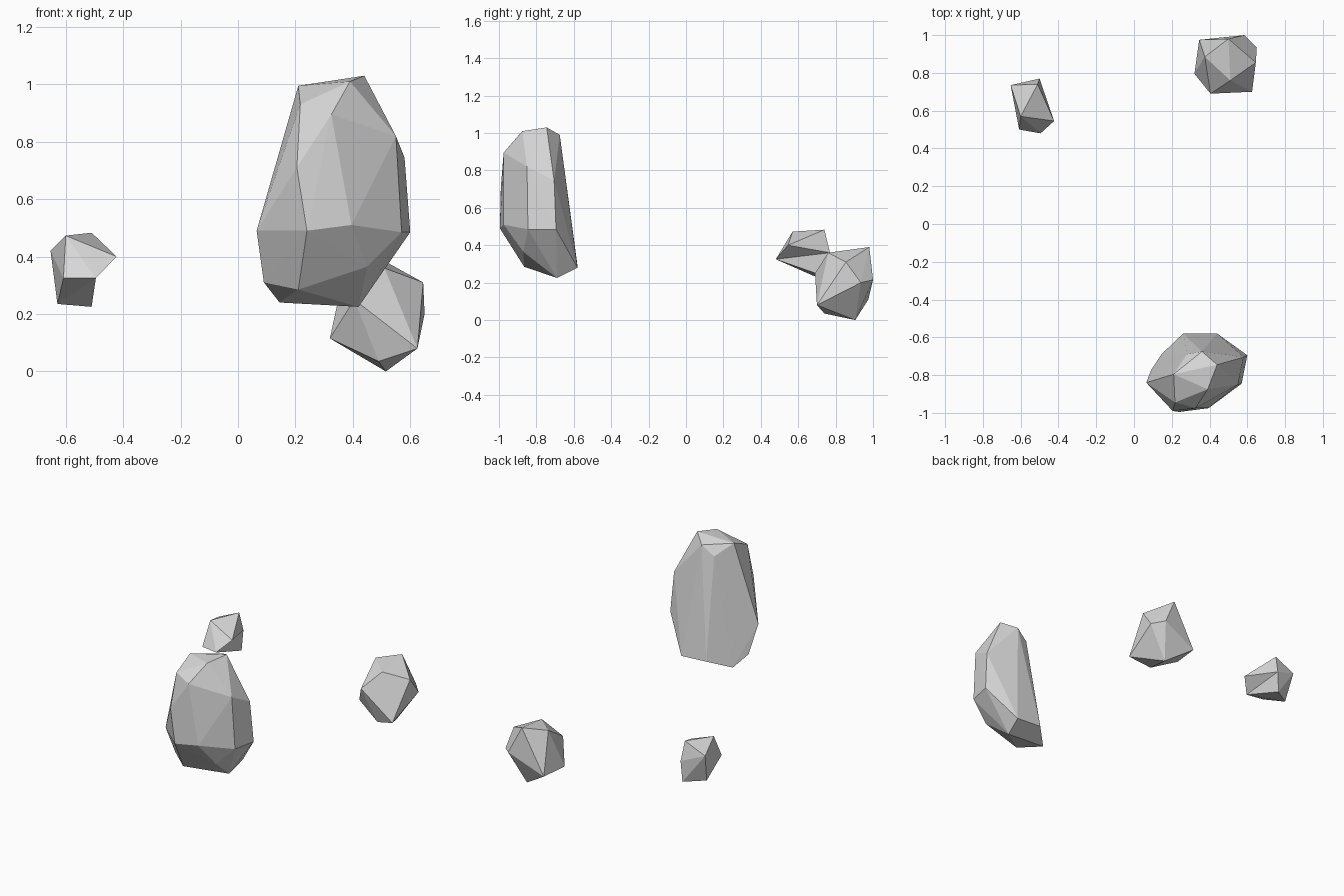
import bpy
import bmesh

# Remove the default object
default_cube = bpy.data.objects.get("Cube")
if default_cube is not None:
    bpy.data.objects.remove(default_cube, do_unlink=True)


def make_material(name, colour):
    material = bpy.data.materials.new(name)
    material.use_nodes = True
    material.diffuse_color = colour
    shader = next(node for node in material.node_tree.nodes if node.type == 'BSDF_PRINCIPLED')
    shader.inputs["Base Color"].default_value = colour
    shader.inputs["Roughness"].default_value = 0.9
    return material


def make_rock(name, corners, material, spur_base=(), spur_tip=None):
    """Wrap a faceted stone around corner points; a spur may be raised on one side."""
    bm = bmesh.new()
    verts = [bm.verts.new(corner) for corner in corners]
    base = {verts[corners.index(corner)] for corner in spur_base}
    bmesh.ops.convex_hull(bm, input=verts)
    # Drop any corner that ended up inside the hull
    loose = [vert for vert in bm.verts if not vert.link_faces]
    bmesh.ops.delete(bm, geom=loose, context='VERTS')
    bmesh.ops.recalc_face_normals(bm, faces=bm.faces[:])
    # Join the faces under the spur and pull their centre out to its tip
    if spur_tip:
        patch = [face for face in bm.faces if set(face.verts) <= base]
        joined = bmesh.ops.dissolve_faces(bm, faces=patch)["region"]
        poked = bmesh.ops.poke(bm, faces=joined)
        poked["verts"][0].co = spur_tip
    mesh = bpy.data.meshes.new(name)
    bm.to_mesh(mesh)
    bm.free()
    mesh.materials.append(material)
    rock = bpy.data.objects.new(name, mesh)
    bpy.context.collection.objects.link(rock)


stone_grey = make_material("stone grey", (0.68, 0.68, 0.68, 1.0))

# Tall boulder: crown, shoulders, belly, underside
crown = [(.21, -.795, .995), (.44, -.745, 1.03), (.39, -.875, 1.01), (.36, -.675, .99),
         (.28, -.69, .93), (.217, -.945, .93), (.325, -.975, .895)]
shoulders = [(.55, -.85, .82), (.58, -.705, .745), (.205, -.99, .71)]
belly = [(.6, -.695, .485), (.57, -.845, .485), (.395, -.975, .51),
         (.24, -.995, .49), (.065, -.84, .49)]
underside = [(.09, -.775, .31), (.145, -.69, .24), (.21, -.865, .285), (.45, -.87, .365),
             (.42, -.69, .225), (.26, -.58, .29), (.44, -.58, .28)]
make_rock("tall_boulder", crown + shoulders + belly + underside, stone_grey)

# Round stone: upper corners, then lower corners
upper = [(.51, .76, .36), (.5, .98, .39), (.375, .885, .37), (.645, .855, .31),
         (.65, .935, .2), (.585, 1, .215), (.405, .69, .25)]
lower = [(.625, .7, .08), (.32, .795, .115), (.345, .975, .11),
         (.515, .905, 0), (.49, .74, .035)]
make_rock("round_stone", upper + lower, stone_grey)

# Small stone: body corners, with a blunt spur on its left side
top = (-.51, .74, .483)
front_top = (-.6, .57, .473)
front_low = (-.495, .48, .325)
back_middle = (-.5, .77, .36)
others = [(-.653, .735, .42), (-.608, .5, .325), (-.629, .685, .235), (-.51, .765, .225)]
spur_base = [top, front_top, front_low, back_middle]
make_rock("small_stone", spur_base + others, stone_grey, spur_base, (-.423, .545, .4))
